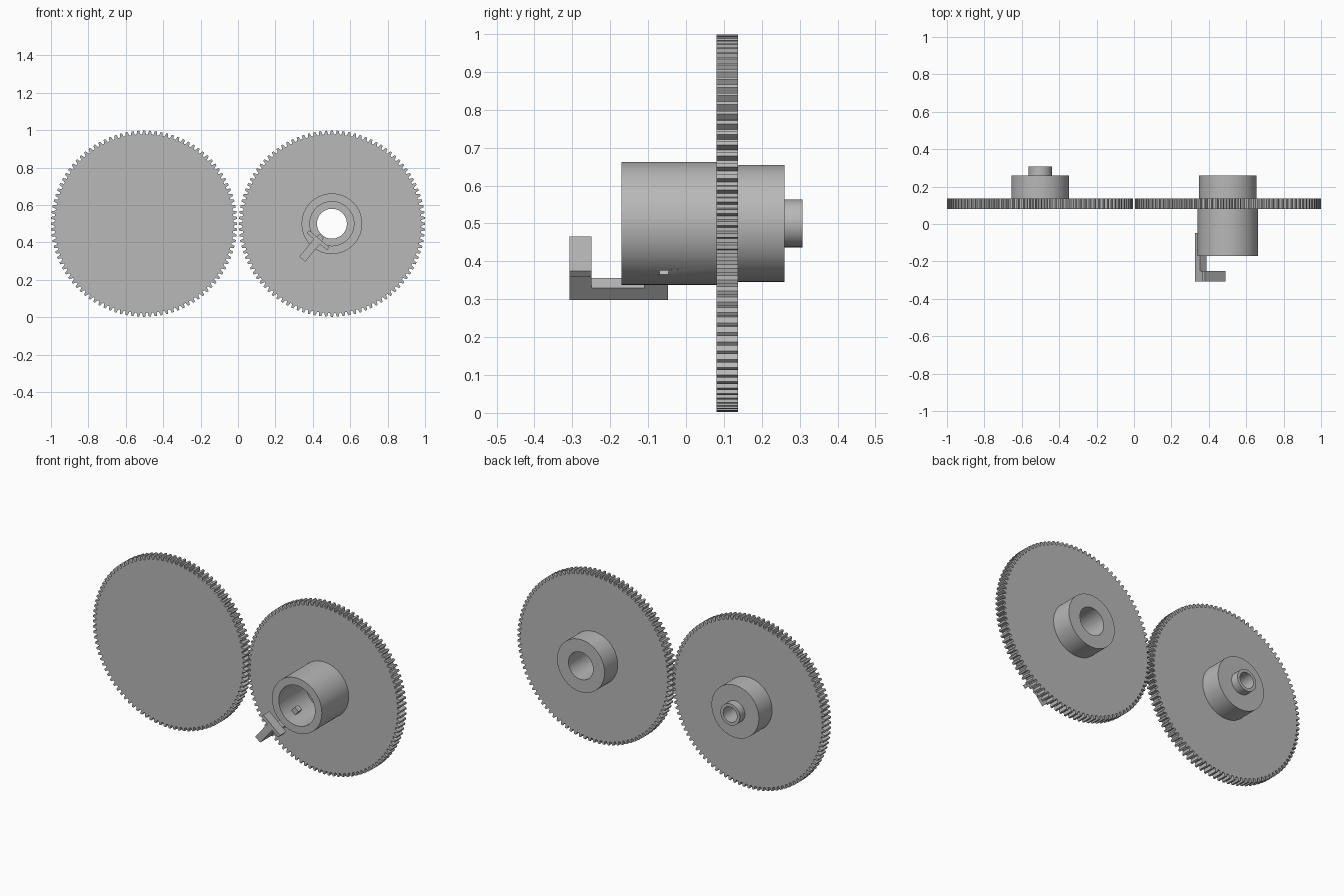
import bpy, bmesh, math

if "Cube" in bpy.data.objects:
    bpy.data.objects.remove(bpy.data.objects["Cube"])

grey = bpy.data.materials.new("plain grey")
grey.use_nodes = True
grey.diffuse_color = (0.48, 0.48, 0.48, 1)
grey.node_tree.nodes["Principled BSDF"].inputs["Base Color"].default_value = grey.diffuse_color

GEAR_X, AXIS_Z = 0.502, 0.5
PLATE = (0.08, 0.137)
TEETH, TIP, ROOT = 100, 0.498, 0.478


def finish(name, bm, x=0.0, z=0.0):
    bmesh.ops.recalc_face_normals(bm, faces=bm.faces)
    mesh = bpy.data.meshes.new(name)
    bm.to_mesh(mesh)
    bm.free()
    obj = bpy.data.objects.new(name, mesh)
    bpy.context.collection.objects.link(obj)
    obj.location = (x, 0, z)
    mesh.materials.append(grey)
    bpy.ops.object.select_all(action="DESELECT")
    obj.select_set(True)
    bpy.context.view_layer.objects.active = obj
    bpy.ops.object.shade_smooth_by_angle(angle=math.radians(30))
    return obj


def gear_plate(name, x, bore=None):
    """Toothed disc around the y axis, solid or with a round bore."""
    bm = bmesh.new()
    pitch = math.tau / TEETH
    tooth = [(-0.34, ROOT), (-0.17, TIP), (0.17, TIP), (0.34, ROOT)]
    polar = [(r, (i + f) * pitch) for i in range(TEETH) for f, r in tooth]

    def ring(points, y):
        return [bm.verts.new((r * math.cos(a), y, r * math.sin(a))) for r, a in points]

    front, back = (ring(polar, y) for y in PLATE)
    loops = [front, back]
    if bore:
        hole = [(bore, a) for r, a in polar]
        loops += [ring(hole, y) for y in reversed(PLATE)]
        pairs = zip(loops, loops[1:] + loops[:1])
    else:
        bm.faces.new(front)
        bm.faces.new(back)
        pairs = [(front, back)]
    for a, b in pairs:
        for i in range(len(a)):
            j = (i + 1) % len(a)
            bm.faces.new((a[i], a[j], b[j], b[i]))
    return finish(name, bm, x, AXIS_Z)


def lathe(name, x, profile, closed=False, steps=72):
    """Spin (radius, y) points around the y axis."""
    bm = bmesh.new()
    verts = [bm.verts.new((r, y, 0)) for r, y in profile]
    edges = [bm.edges.new(p) for p in zip(verts, verts[1:])]
    if closed:
        edges.append(bm.edges.new((verts[-1], verts[0])))
    bmesh.ops.spin(bm, geom=verts + edges, cent=(0, 0, 0), axis=(0, 1, 0),
                   angle=math.tau, steps=steps, use_duplicate=False)
    bmesh.ops.remove_doubles(bm, verts=bm.verts, dist=0.0001)
    return finish(name, bm, x, AXIS_Z)


def radial_box(name, angle, radii, ys, width):
    """Box pointing outward from the bored gear's axis."""
    bm = bmesh.new()
    bmesh.ops.create_cube(bm, size=1)
    for v in bm.verts:
        v.co = (radii[0] + (v.co.x + 0.5) * (radii[1] - radii[0]),
                ys[0] + (v.co.y + 0.5) * (ys[1] - ys[0]), v.co.z * width)
    obj = finish(name, bm, GEAR_X, AXIS_Z)
    obj.rotation_euler.y = -math.radians(angle)
    return obj


# Solid gear with a rear hub and a hollow boss
gear_plate("solid_gear", -GEAR_X)
lathe("solid_gear_hub", -GEAR_X,
      [(0, 0.13), (0.154, 0.13), (0.154, 0.26), (0.063, 0.26), (0.063, 0.307),
       (0.045, 0.307), (0.045, 0.16), (0, 0.16)])

# Bored gear with a stepped sleeve running through it
gear_plate("bored_gear", GEAR_X, bore=0.14)
sleeve = lathe("bored_gear_sleeve", GEAR_X,
               [(0.118, -0.17), (0.162, -0.17), (0.162, 0.081), (0.154, 0.081),
                (0.154, 0.26), (0.08, 0.26), (0.08, 0.08), (0.118, 0.08)], closed=True)

# Small slot through the sleeve wall
slot = radial_box("slot_cutter", 307, (0.1, 0.2), (-0.07, -0.046), 0.017)
slot.hide_render = True
slot.hide_viewport = True
cut = sleeve.modifiers.new("slot", "BOOLEAN")
cut.operation = "DIFFERENCE"
cut.object = slot

# Clip: front grip and stem, rail along the sleeve, pin through its wall
CLIP = 230
radial_box("clip_crossbar", CLIP, (0.105, 0.125), (-0.308, -0.25), 0.142)
radial_box("clip_stem", CLIP, (0.125, 0.247), (-0.308, -0.25), 0.042)
radial_box("clip_rail", CLIP, (0.205, 0.247), (-0.25, -0.047), 0.042)
radial_box("clip_foot", CLIP, (0.15, 0.205), (-0.11, -0.047), 0.042)
radial_box("clip_pin", CLIP, (0.085, 0.15), (-0.095, -0.062), 0.032)
